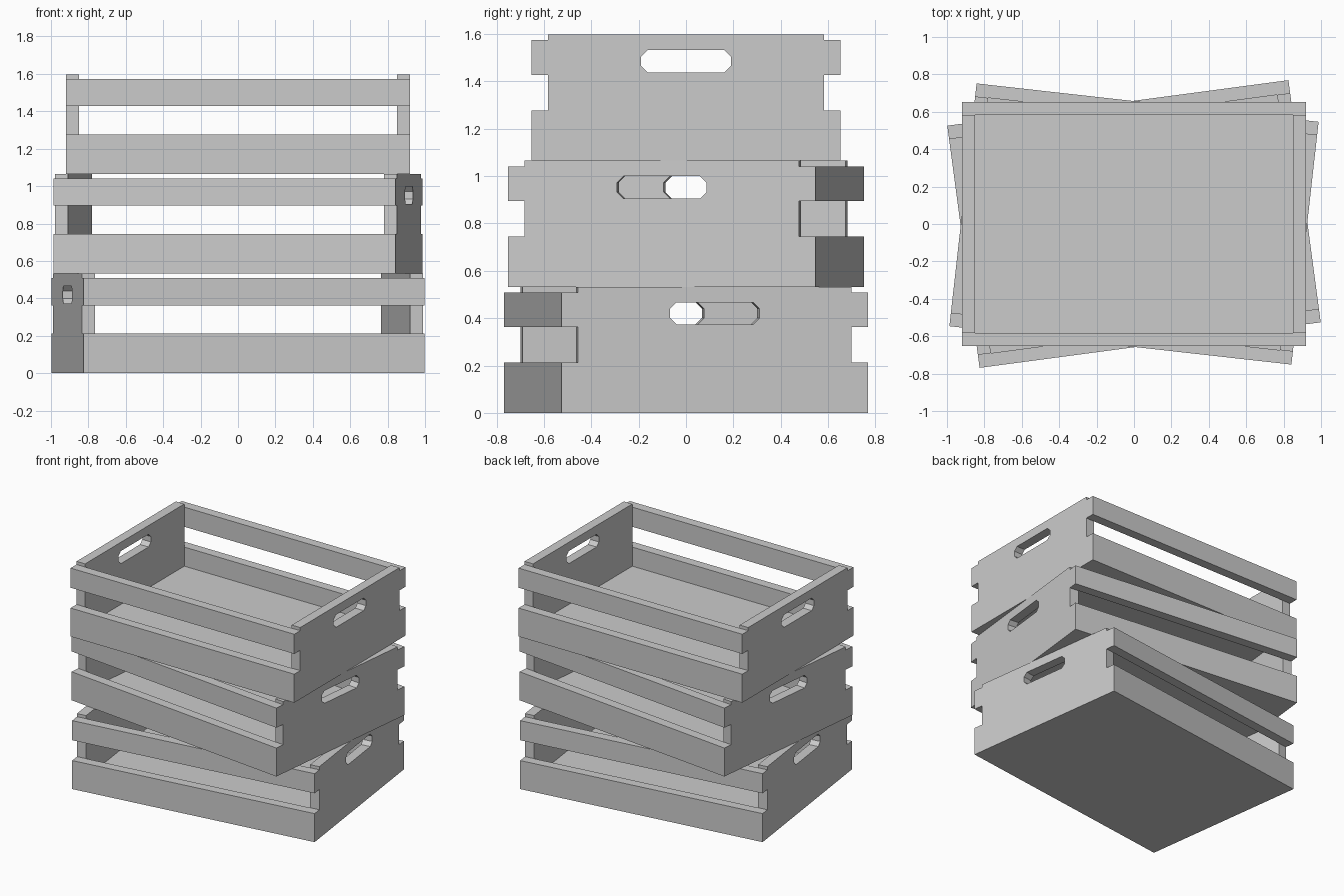
import bpy, bmesh
from math import radians
from mathutils import Matrix, Vector

if "Cube" in bpy.data.objects:
    bpy.data.objects.remove(bpy.data.objects["Cube"])

HX, HY = 0.92, 0.653      # half size of a crate
T = 0.07                  # board thickness
H = 0.5323                # crate height
IX, IY = HX - T, HY - T   # half size inside


def finish(bm, name):
    bmesh.ops.recalc_face_normals(bm, faces=bm.faces)
    mesh = bpy.data.meshes.new(name)
    bm.to_mesh(mesh)
    bm.free()
    return mesh


def box(name, x0, x1, y0, y1, z0, z1):
    bm = bmesh.new()
    size = Vector((x1 - x0, y1 - y0, z1 - z0))
    centre = Vector((x0 + x1, y0 + y1, z0 + z1)) / 2
    bmesh.ops.create_cube(bm, size=1, matrix=Matrix.Translation(centre) @ Matrix.Diagonal(size).to_4x4())
    return finish(bm, name)


def end_panel(name, x0):
    # Rectangle with an eight-sided handle hole, extruded to board thickness
    bm = bmesh.new()
    outer = [(-IY, 0), (IY, 0), (IY, H), (-IY, H)]
    w, h, c, zc = 0.19, 0.047, 0.027, 0.42
    hole = [(w, -h + c), (w, h - c), (w - c, h), (-w + c, h),
            (-w, h - c), (-w, -h + c), (-w + c, -h), (w - c, -h)]
    edges = []
    for loop in (outer, [(y, zc + z) for y, z in hole]):
        vs = [bm.verts.new((x0, y, z)) for y, z in loop]
        edges += [bm.edges.new((vs[i - 1], vs[i])) for i in range(len(vs))]
    bmesh.ops.triangle_fill(bm, use_beauty=True, edges=edges, normal=(1, 0, 0))
    ext = bmesh.ops.extrude_face_region(bm, geom=bm.faces[:], use_keep_orig=True)
    moved = [g for g in ext["geom"] if isinstance(g, bmesh.types.BMVert)]
    bmesh.ops.translate(bm, verts=moved, vec=(T, 0, 0))
    return finish(bm, name)


# Parts of one crate, shared by all three
parts = [
    box("floor", -IX, IX, -IY, IY, 0, T),
    end_panel("left_end_panel", -HX),
    end_panel("right_end_panel", IX),
]
for side, y0, y1 in (("front", -HY, -IY), ("back", IY, HY)):
    parts.append(box(side + "_lower_slat", -HX, HX, y0, y1, 0, 0.212))
    parts.append(box(side + "_upper_slat", -HX, HX, y0, y1, 0.363, 0.509))

# Stack of crates, each turned a little
for i, (level, angle) in enumerate((("bottom", 7.6), ("middle", -6.4), ("top", 0))):
    place = Matrix.Translation((0, 0, i * H)) @ Matrix.Rotation(radians(angle), 4, 'Z')
    for mesh in parts:
        obj = bpy.data.objects.new(f"{level}_crate_{mesh.name}", mesh)
        obj.matrix_world = place
        bpy.context.collection.objects.link(obj)
